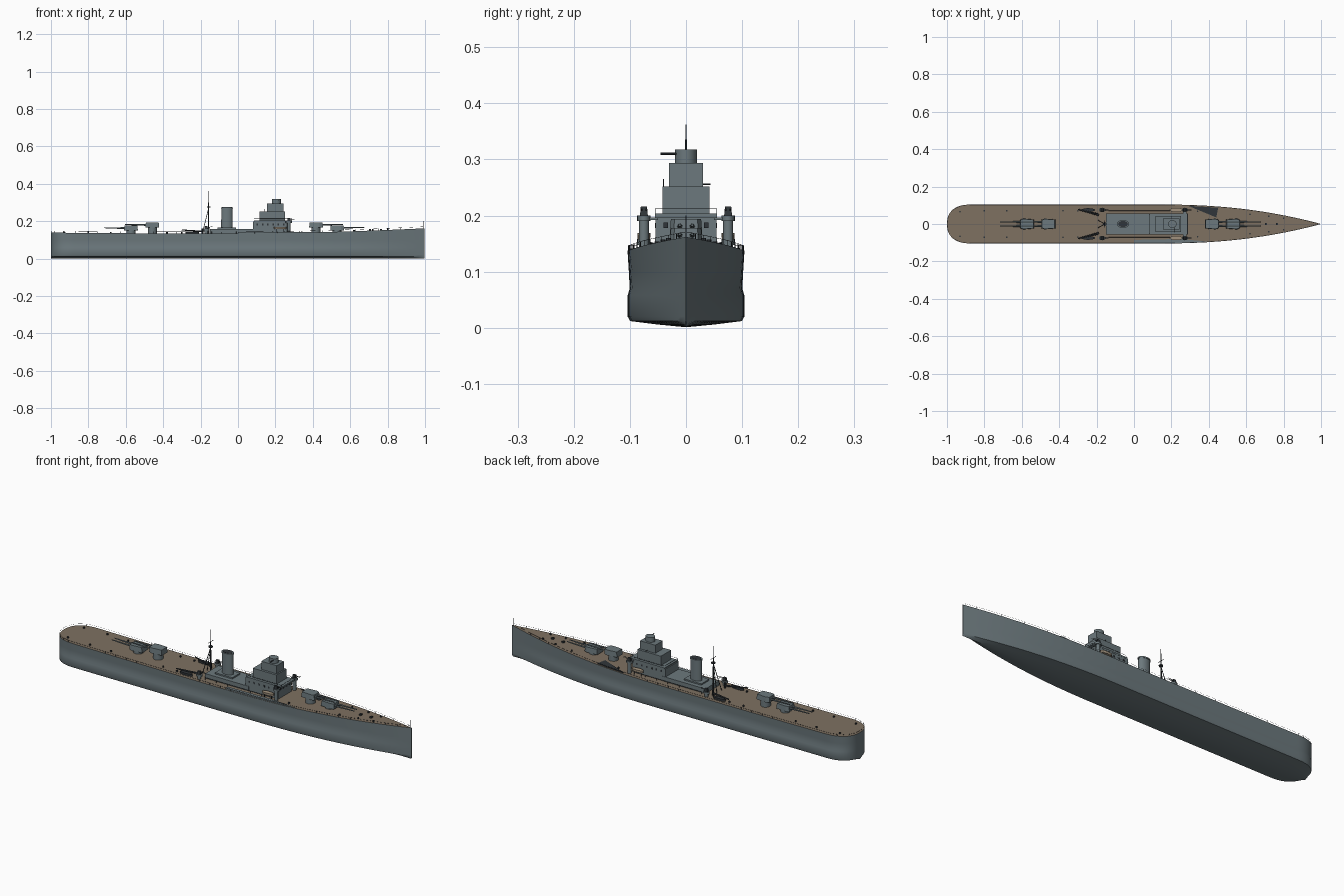
import bpy, bmesh, math
from mathutils import Vector

cube = bpy.data.objects.get("Cube")
if cube:
    bpy.data.objects.remove(cube, do_unlink=True)


def material(name, rgb):
    m = bpy.data.materials.new(name)
    m.use_nodes = True
    m.diffuse_color = (*rgb, 1)
    b = m.node_tree.nodes["Principled BSDF"]
    b.inputs["Base Color"].default_value = (*rgb, 1)
    b.inputs["Roughness"].default_value = 0.7
    return m


GREY = material("ship grey", (0.15, 0.19, 0.205))
WOOD = material("deck wood", (0.21, 0.165, 0.12))
DARK = material("dark metal", (0.03, 0.036, 0.042))
TAN = material("boat tan", (0.36, 0.29, 0.21))


def finish(name, bm, *mats, smooth=False):
    bmesh.ops.recalc_face_normals(bm, faces=bm.faces)
    me = bpy.data.meshes.new(name)
    bm.to_mesh(me)
    bm.free()
    for m in mats:
        me.materials.append(m)
    ob = bpy.data.objects.new(name, me)
    bpy.context.collection.objects.link(ob)
    if smooth:
        bpy.ops.object.select_all(action="DESELECT")
        ob.select_set(True)
        bpy.context.view_layer.objects.active = ob
        bpy.ops.object.shade_smooth_by_angle(angle=math.radians(35))
    return ob


def add_prism(bm, outline, z0, z1, taper=1.0):
    n = len(outline)
    cx = sum(p[0] for p in outline) / n
    cy = sum(p[1] for p in outline) / n
    low = [bm.verts.new((x, y, z0)) for x, y in outline]
    top = [bm.verts.new((cx + (x - cx) * taper, cy + (y - cy) * taper, z1)) for x, y in outline]
    bm.faces.new(low)
    bm.faces.new(top)
    for i in range(n):
        j = (i + 1) % n
        bm.faces.new((low[i], low[j], top[j], top[i]))


def rect(x0, x1, y0, y1):
    return [(x0, y0), (x1, y0), (x1, y1), (x0, y1)]


def ellipse(x, y, rx, ry, n=20):
    return [(x + rx * math.cos(math.tau * i / n), y + ry * math.sin(math.tau * i / n)) for i in range(n)]


def prism(name, outline, z0, z1, mat, taper=1.0, smooth=False):
    bm = bmesh.new()
    add_prism(bm, outline, z0, z1, taper)
    return finish(name, bm, mat, smooth=smooth)


def add_rod(bm, a, b, r, r2=None, n=8):
    a, b = Vector(a), Vector(b)
    turn = (b - a).to_track_quat("Z", "Y").to_matrix().to_4x4()
    turn.translation = (a + b) / 2
    bmesh.ops.create_cone(bm, cap_ends=True, segments=n, radius1=r, radius2=r if r2 is None else r2,
                          depth=(b - a).length, matrix=turn)


def rods(name, items, mat, n=8):
    bm = bmesh.new()
    for item in items:
        add_rod(bm, *item, n=n)
    return finish(name, bm, mat, smooth=True)


# Hull form
def half_width(x):
    if x < -0.87:
        return 0.104 * max(0.0, 1 - ((-0.87 - x) / 0.13) ** 2.4) ** (1 / 2.4)
    if x > 0.15:
        return 0.104 * (1 - ((x - 0.15) / 0.85) ** 2.2)
    return 0.104


def deck_z(x):
    return 0.134 + 0.028 * max(0, x) ** 1.7 + 0.005 * max(0, -x) ** 2


stations = [-1 + 0.13 * (1 - math.cos(math.pi / 2 * i / 12)) for i in range(12)]
stations += [-0.87 + 1.86 * i / 62 for i in range(63)] + [0.998]
bm = bmesh.new()
rings = []
for x in stations:
    w = max(half_width(x), 0.0008)
    side = [(1, deck_z(x)), (0.98, 0.1), (0.965, 0.07), (1, 0.058), (1, 0.02), (0.96, 0.012), (0.5, 0.006)]
    pts = [(w * k, z) for k, z in side] + [(0, 0.001)] + [(-w * k, z) for k, z in reversed(side)]
    rings.append([bm.verts.new((x, y, z)) for y, z in pts])
for a, b in zip(rings, rings[1:]):
    for i in range(len(a)):
        j = (i + 1) % len(a)
        f = bm.faces.new((a[i], a[j], b[j], b[i]))
        f.material_index = int(j == 0)
bm.faces.new(rings[0])
bm.faces.new(rings[-1])
finish("hull", bm, GREY, WOOD, smooth=True)

# Deck edge railing
bm = bmesh.new()
for s in (1, -1):
    line = [Vector((x, s * max(half_width(x) - 0.001, 0), deck_z(x))) for x in stations[::2]]
    for p, q in zip(line, line[1:]):
        up = Vector((0, 0, 0.009))
        add_rod(bm, p, p + up, 0.0007, n=4)
        add_rod(bm, p + up, q + up, 0.0004, n=4)
finish("deck_railing", bm, DARK)

# Deck plates
prism("dark_deck_plate", [(0.29, 0.097), (0.45, 0.087), (0.44, 0.035)], 0.138, 0.1425, DARK)
edge = [(x, 0.002 - half_width(x)) for x in (0.0, 0.1, 0.2, 0.3, 0.4)]
prism("side_deck_plate", edge + [(0.25, -0.08), (0.0, -0.085)], 0.134, 0.1415, GREY)


# Twin gun turrets
def turret(name, x, d, z, base):
    def ahead(t):
        return x + d * t
    prism(name + "_barbette", ellipse(x, 0, 0.024, 0.024), base, z, GREY, smooth=True)
    house = [(ahead(-0.037), -0.024), (ahead(0.02), -0.029), (ahead(0.037), -0.022),
             (ahead(0.037), 0.022), (ahead(0.02), 0.029), (ahead(-0.037), 0.024)]
    prism(name + "_house", house, z, z + 0.027, GREY, 0.93)
    guns = []
    for y in (-0.011, 0.011):
        guns.append(((ahead(0.03), y, z + 0.014), (ahead(0.075), y, z + 0.0145), 0.0048, 0.004))
        guns.append(((ahead(0.075), y, z + 0.0145), (ahead(0.145), y, z + 0.016), 0.0036, 0.0024))
    rods(name + "_barrels", guns, GREY)


turret("fore_lower_turret", 0.53, 1, 0.151, 0.13)
turret("fore_upper_turret", 0.417, 1, 0.167, 0.13)
turret("aft_lower_turret", -0.572, -1, 0.149, 0.13)
turret("aft_upper_turret", -0.458, -1, 0.166, 0.13)

# Bridge tower
prism("midship_deckhouse", rect(-0.15, 0.1, -0.055, 0.055), 0.13, 0.158, GREY)
prism("bridge_base", rect(0.08, 0.27, -0.054, 0.054), 0.13, 0.199, GREY)
prism("bridge_platform", rect(0.085, 0.288, -0.055, 0.055), 0.196, 0.204, GREY)
prism("bridge_lower_tier", rect(0.115, 0.25, -0.042, 0.042), 0.2, 0.252, GREY)
prism("bridge_upper_tier", rect(0.155, 0.243, -0.03, 0.03), 0.25, 0.294, GREY)
prism("director_tower", ellipse(0.205, 0, 0.024, 0.02), 0.29, 0.318, GREY, smooth=True)
rods("rangefinder", [((0.215, -0.045, 0.31), (0.215, -0.015, 0.31), 0.002)], DARK)
bm = bmesh.new()
for y in (-0.036, -0.012, 0.012, 0.036):
    add_prism(bm, rect(0.269, 0.273, y - 0.004, y + 0.004), 0.178, 0.188)
for k in range(6):
    for s in (-0.054, 0.054):
        add_prism(bm, rect(0.1 + k * 0.028, 0.108 + k * 0.028, s - 0.001, s + 0.001), 0.178, 0.187)
finish("bridge_portholes", bm, DARK)
rail = []
corners = [(0.086, -0.054), (0.287, -0.054), (0.287, 0.054), (0.086, 0.054)]
for i, (x, y) in enumerate(corners):
    nx, ny = corners[(i + 1) % 4]
    rail.append(((x, y, 0.204), (x, y, 0.213), 0.0008))
    rail.append(((x, y, 0.213), (nx, ny, 0.213), 0.0006))
rods("bridge_railing", rail, DARK, 4)

# Funnel
prism("funnel", ellipse(-0.059, 0, 0.031, 0.02, 28), 0.15, 0.272, GREY, 0.97, True)
prism("funnel_rim", ellipse(-0.059, 0, 0.033, 0.0215, 28), 0.267, 0.274, GREY, smooth=True)
prism("funnel_opening", ellipse(-0.059, 0, 0.026, 0.016, 28), 0.27, 0.2755, DARK)
prism("funnel_base", rect(-0.11, -0.01, -0.032, 0.032), 0.155, 0.165, GREY)

# Masts
m = -0.157
rods("main_mast", [((m, 0, 0.13), (m, 0, 0.3), 0.0035, 0.0025), ((m, 0, 0.3), (m, 0, 0.362), 0.0018, 0.001),
                   ((m - 0.035, 0.02, 0.13), (m, 0, 0.27), 0.0018), ((m - 0.035, -0.02, 0.13), (m, 0, 0.27), 0.0018),
                   ((m, -0.02, 0.3), (m, 0.02, 0.3), 0.0012)], DARK)
prism("mast_top", ellipse(m, 0, 0.01, 0.01, 12), 0.272, 0.278, DARK)
rods("bow_staff", [((0.99, 0, 0.155), (0.99, 0, 0.2), 0.001)], DARK, 6)
rods("bridge_aerials", [((0.14, -0.04, 0.25), (0.14, -0.04, 0.265), 0.001),
                        ((0.2, 0.03, 0.256), (0.2, 0.044, 0.256), 0.0012)], DARK, 6)

# Side gun mounts, boats and cranes
for s, label in ((1, "left"), (-1, "right")):
    for x, z, place in ((0.272, 0.192, "fore"), (-0.17, 0.15, "aft")):
        y = s * 0.075
        name = f"{label}_{place}_mount"
        prism(name + "_pedestal", ellipse(x, y, 0.009, 0.009, 12), 0.13, z, GREY, smooth=True)
        prism(name + "_platform", ellipse(x, y, 0.017, 0.012, 16), z - 0.002, z + 0.008, GREY, smooth=True)
        prism(name + "_shield", rect(x - 0.009, x + 0.009, y - 0.007, y + 0.007), z + 0.008, z + 0.024, DARK, 0.8)
        rods(name + "_guns", [((x, y + k, z + 0.017), (x + 0.034, y + k, z + 0.02), 0.0012)
                              for k in (-0.004, 0.004)], DARK, 6)
    prism(label + "_mount_bridge", rect(0.262, 0.28, min(s * 0.05, s * 0.07), max(s * 0.05, s * 0.07)),
          0.192, 0.197, GREY)
    boat = ellipse(0.225, s * 0.075, 0.032, 0.011, 16)
    prism(label + "_boat", [(x, y) for x, y in boat], 0.157, 0.169, TAN, 1.08, True)
    rods(label + "_boat_cradles", [((x, s * 0.075, 0.13), (x, s * 0.075, 0.158), 0.002)
                                   for x in (0.205, 0.245)], DARK, 6)
    foot = Vector((-0.19, s * 0.05, 0.13))
    tip = Vector((-0.3, s * 0.078, 0.153))
    rods(label + "_crane", [(foot, foot + Vector((0, 0, 0.03)), 0.005),
                            (foot + Vector((0, 0.004, 0.016)), tip, 0.003),
                            (foot + Vector((0, -0.004, 0.016)), tip, 0.003)], DARK)
    prism(label + "_launch", ellipse(-0.245, s * 0.075, 0.035, 0.009, 14), 0.135, 0.146, DARK, 1.05, True)
    rods(label + "_side_rail", [((-0.14, s * 0.07, 0.145), (0.25, s * 0.07, 0.145), 0.001)]
         + [((-0.14 + k * 0.065, s * 0.07, 0.13), (-0.14 + k * 0.065, s * 0.07, 0.145), 0.001)
            for k in range(7)], DARK, 4)

# Bollards, vents and anchor gear
bm = bmesh.new()
for x in (-0.93, -0.8, -0.68, -0.38, -0.3, 0.34, 0.62, 0.72, 0.8):
    for s in (1, -1):
        add_prism(bm, ellipse(x, s * half_width(x) * 0.68, 0.0045, 0.0045, 8), 0.13, deck_z(x) + 0.007)
for x in (0.7, 0.76):
    add_prism(bm, rect(x, x + 0.01, -0.006, 0.006), 0.13, deck_z(x) + 0.008)
finish("deck_fittings", bm, DARK)
